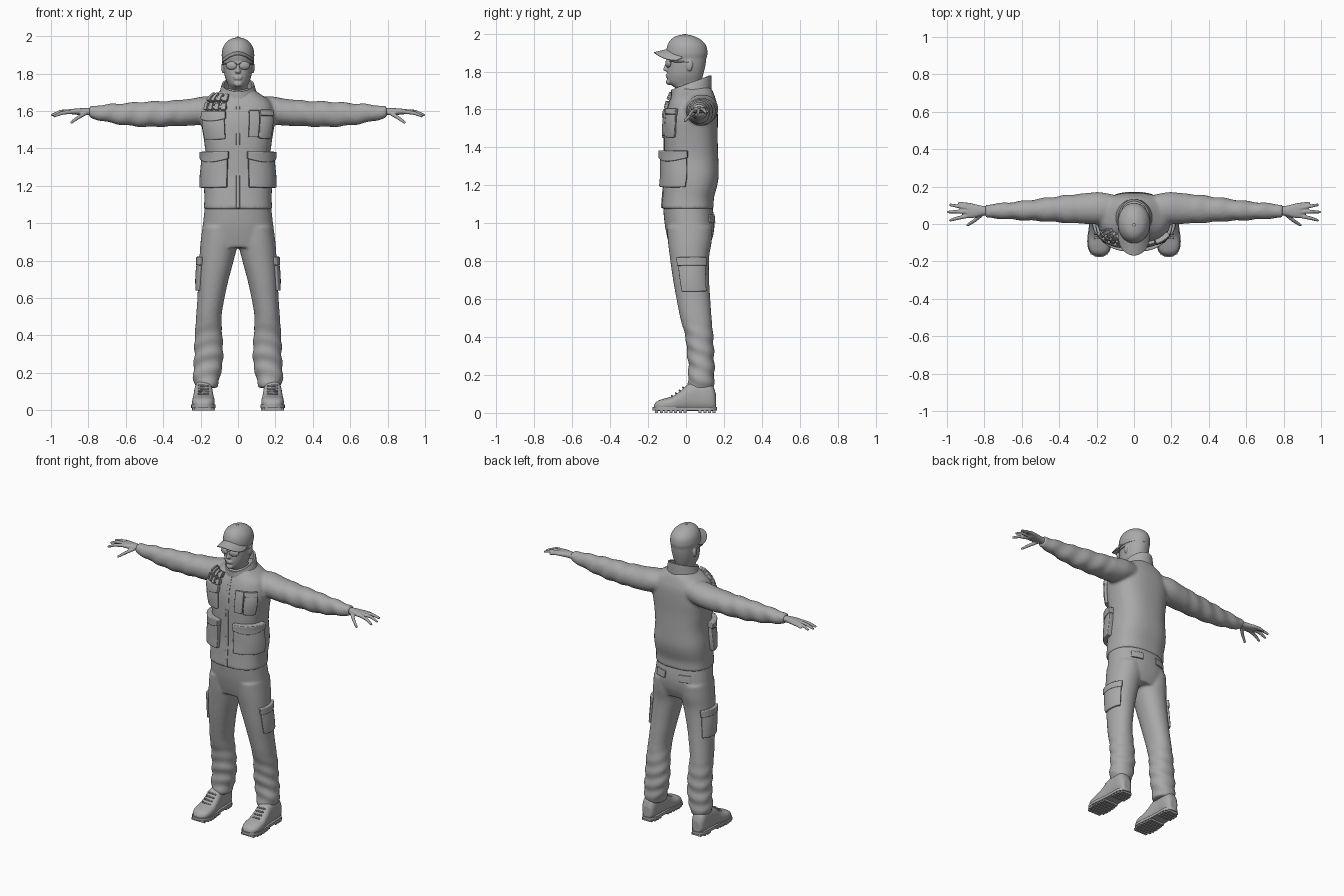
import bpy, bmesh, math
from mathutils import Vector, Matrix

if "Cube" in bpy.data.objects:
    bpy.data.objects.remove(bpy.data.objects["Cube"])

grey = bpy.data.materials.new("plain grey")
grey.diffuse_color = (0.4, 0.4, 0.4, 1)
grey.use_nodes = True
grey.node_tree.nodes["Principled BSDF"].inputs["Base Color"].default_value = grey.diffuse_color


def curve(tab, k):
    """Smooth interpolation of table rows by their first column."""
    i = max(0, min(len(tab) - 2, sum(1 for r in tab if r[0] <= k) - 1))
    a, b = tab[i], tab[i + 1]
    p, q = tab[max(i - 1, 0)], tab[min(i + 2, len(tab) - 1)]
    h = b[0] - a[0]
    t = min(max((k - a[0]) / h, 0), 1)
    out = []
    for c in range(1, len(a)):
        m0 = (b[c] - p[c]) / (b[0] - p[0]) * h
        m1 = (q[c] - a[c]) / (q[0] - a[0]) * h
        out.append((2*t**3 - 3*t*t + 1) * a[c] + (t**3 - 2*t*t + t) * m0
                   + (3*t*t - 2*t**3) * b[c] + (t**3 - t*t) * m1)
    return out


def surface(tab, p=2.0, axis='Z', fold=None):
    """Table rows (k, u0, u1, v0, v1) become a point function of angle and k."""
    def f(th, k, off=0.0):
        u0, u1, v0, v1 = curve(tab, k)
        c, s = math.cos(th), math.sin(th)
        off += fold(th, k) if fold else 0
        u = (u0 + u1) / 2 + ((u1 - u0) / 2 + off) * math.copysign(abs(c) ** (2 / p), c)
        v = (v0 + v1) / 2 + ((v1 - v0) / 2 + off) * math.copysign(abs(s) ** (2 / p), s)
        return Vector((u, v, k) if axis == 'Z' else (k, u, v) if axis == 'X' else (u, k, v))
    f.k = (tab[0][0], tab[-1][0])
    return f


def loft(bm, f, n=30, seg=36, side=1):
    """Closed shell through the rings of a surface."""
    rings = []
    for i in range(n + 1):
        k = f.k[0] + (f.k[1] - f.k[0]) * i / n
        pts = [f(2 * math.pi * j / seg, k) for j in range(seg)]
        rings.append([bm.verts.new((p.x * side, p.y, p.z)) for p in pts])
    faces = [bm.faces.new(rings[0]), bm.faces.new(rings[-1])]
    for a, b in zip(rings, rings[1:]):
        for j in range(seg):
            faces.append(bm.faces.new((a[j], a[j-1], b[j-1], b[j])))
    bmesh.ops.recalc_face_normals(bm, faces=faces)


def ball(bm, loc, size, rot=0.0):
    m = Matrix.Translation(loc) @ Matrix.Rotation(rot, 4, 'Z') @ Matrix.Diagonal((*size, 1))
    bmesh.ops.create_uvsphere(bm, u_segments=20, v_segments=12, radius=1, matrix=m)


def rod(bm, a, b, r0, r1):
    a, b = Vector(a), Vector(b)
    d = b - a
    m = Matrix.Translation((a + b) / 2) @ d.to_track_quat('Z', 'Y').to_matrix().to_4x4()
    bmesh.ops.create_cone(bm, cap_ends=True, segments=12, radius1=r0, radius2=r1, depth=d.length, matrix=m)
    for p, r in ((a, r0), (b, r1)):
        ball(bm, p, (r, r, r))


def finish(name, bm, voxel=0, smooth=0, mirror=False, thick=0, bevel=0, offset=1):
    me = bpy.data.meshes.new(name)
    bm.to_mesh(me)
    bm.free()
    ob = bpy.data.objects.new(name, me)
    bpy.context.collection.objects.link(ob)
    me.materials.append(grey)
    bpy.context.view_layer.objects.active = ob
    ob.select_set(True)
    bpy.ops.object.shade_smooth_by_angle(angle=math.radians(50))
    ob.select_set(False)
    if thick:
        m = ob.modifiers.new("thickness", 'SOLIDIFY')
        m.thickness, m.offset = thick, offset
    if bevel:
        m = ob.modifiers.new("soft edges", 'BEVEL')
        m.width, m.segments = bevel, 2
        ob.modifiers.new("shading", 'WEIGHTED_NORMAL')
    if voxel:
        m = ob.modifiers.new("blend", 'REMESH')
        m.mode, m.voxel_size, m.use_smooth_shade = 'VOXEL', voxel, True
        m = ob.modifiers.new("relax", 'SMOOTH')
        m.factor, m.iterations = 0.5, smooth
    if mirror:
        ob.modifiers.new("mirror", 'MIRROR')
    return ob


def patch(name, f, angles, heights, thick, mirror=False, left=False, puff=0.0, sag=0.0):
    """Padded plate that follows a surface: pockets, flaps, strips."""
    a0, a1 = (180 - angles[1], 180 - angles[0]) if left else angles
    bm = bmesh.new()
    n, m = 14, 8
    rows = []
    for j in range(m + 1):
        row = []
        for i in range(n + 1):
            s, t = i / n, j / m
            z = heights[0] + (heights[1] - heights[0]) * t - sag * (1 - t) * math.sin(math.pi * s)
            off = -0.008 + puff * math.sin(math.pi * s) * math.sin(math.pi * t)
            row.append(bm.verts.new(f(math.radians(a0 + (a1 - a0) * s), z, off)))
        rows.append(row)
    for a, b in zip(rows, rows[1:]):
        for i in range(n):
            bm.faces.new((a[i], a[i+1], b[i+1], b[i]))
    finish(name, bm, thick=thick + 0.008, bevel=min(0.005, thick * 0.4), mirror=mirror)


# Jacket: torso and sleeves blended
torso = surface([(1.075, -.183, .183, -.13, .147), (1.13, -.18, .18, -.125, .147),
                 (1.2, -.182, .182, -.12, .165), (1.25, -.18, .18, -.115, .172),
                 (1.35, -.172, .172, -.115, .17), (1.45, -.183, .183, -.115, .167),
                 (1.55, -.197, .197, -.11, .168), (1.62, -.188, .188, -.095, .165),
                 (1.66, -.165, .165, -.08, .155), (1.70, -.105, .105, -.06, .14),
                 (1.72, -.08, .08, -.05, .125)], 2.5)
arm = surface([(.08, .02, .15, 1.56, 1.67), (.18, 0, .17, 1.53, 1.678), (.25, 0, .166, 1.522, 1.666),
               (.35, .005, .156, 1.518, 1.656), (.5, .015, .136, 1.515, 1.65), (.6, .02, .123, 1.523, 1.643),
               (.7, .027, .113, 1.54, 1.636), (.76, .03, .107, 1.555, 1.63), (.795, .032, .105, 1.563, 1.624)],
              2.1, 'X', lambda th, k: .003 * math.sin(55 * k + 2 * math.sin(th)) * (1 if k > .3 else 0))
bm = bmesh.new()
loft(bm, torso, 40, 48)
for s in (1, -1):
    loft(bm, arm, 44, 32, s)
finish("jacket", bm, voxel=.01, smooth=4)

# Stand-up collar, low in front and high at the back
bm = bmesh.new()
rows = []
for t in (0, .35, .7, 1):
    row = []
    for i in range(40):
        a = 2 * math.pi * i / 40
        b = (1 + math.sin(a)) / 2
        low, high = 1.66 + .03 * b, 1.705 + .075 * b
        row.append(bm.verts.new(((.1 - .02 * t) * math.cos(a), .028 + .1 * math.sin(a), low + (high - low) * t)))
    rows.append(row)
for a, b in zip(rows, rows[1:]):
    for i in range(40):
        bm.faces.new((a[i-1], a[i], b[i], b[i-1]))
finish("collar", bm, thick=.012, bevel=.003, offset=0)

# Jacket pockets, flaps and front strip
patch("front_strip", torso, (-91.5, -88.5), (1.08, 1.67), .003)
patch("lower_pocket", torso, (-76, -6), (1.19, 1.37), .026, True, puff=.006)
patch("lower_pocket_flap", torso, (-78, -4), (1.345, 1.385), .034, True, sag=.02)
patch("chest_pocket", torso, (-73, -27), (1.45, 1.58), .018, left=True, puff=.005)
patch("chest_pocket_flap", torso, (-75, -25), (1.555, 1.595), .024, left=True, sag=.012)
patch("chest_pouch_inner", torso, (-77, -60), (1.46, 1.6), .016)
patch("chest_pouch_outer", torso, (-58, -30), (1.455, 1.59), .018, puff=.004)
patch("chest_pouch_flap", torso, (-59, -29), (1.57, 1.6), .024)
for r, z in enumerate((1.6, 1.643)):
    patch("loop_strip", torso, (-76, -28), (z + .008, z + .024), .016, left=True)
    for i in range(4):
        a = -75 + i * 12
        patch("chest_loop", torso, (a, a + 8), (z, z + .034), .022, left=True)

# Trousers: hips and legs blended, with folds over the boots
hips = surface([(.87, -.19, .19, -.085, .12), (.93, -.195, .195, -.1, .142),
                (1.0, -.187, .187, -.113, .15), (1.1, -.176, .176, -.122, .138)], 2.3)
leg = surface([(.12, .112, .228, .01, .145), (.16, .1, .238, .008, .148), (.2, .092, .24, .012, .15),
               (.25, .082, .236, .012, .15), (.33, .08, .233, .004, .147), (.4, .084, .231, -.003, .144),
               (.5, .088, .224, -.03, .135), (.6, .072, .217, -.05, .128), (.7, .05, .213, -.068, .122),
               (.82, .018, .206, -.085, .122), (.9, .0, .2, -.095, .135), (.98, .0, .19, -.1, .14)], 2.15, 'Z',
              lambda th, k: .004 * math.sin(75 * k + 2.5 * math.sin(th + .5)) * max(0, min(1, (.5 - k) * 6)))
bm = bmesh.new()
loft(bm, hips, 16, 48)
for s in (1, -1):
    loft(bm, leg, 60, 36, s)
finish("trousers", bm, voxel=.009, smooth=3)
patch("thigh_pocket", leg, (-34, 48), (.64, .8), .012, True, puff=.004)
patch("thigh_pocket_flap", leg, (-37, 51), (.775, .82), .017, True)
patch("back_pocket_flap", hips, (50, 77), (1.0, 1.045), .008, True)

# Boots
boot = surface([(-.17, .165, .205, .015, .04), (-.155, .141, .229, .01, .06), (-.12, .126, .244, .01, .074),
                (-.07, .125, .245, .01, .088), (-.03, .13, .24, .01, .115), (.01, .134, .236, .01, .15),
                (.06, .137, .233, .01, .165), (.12, .138, .232, .01, .16), (.15, .148, .222, .01, .13),
                (.158, .16, .21, .015, .1)], 2.6, 'Y')
bm = bmesh.new()
loft(bm, boot, 30, 32)
finish("boot", bm, voxel=.006, smooth=3, mirror=True)


def sole_width(y):
    u0, u1 = curve([(-.176, .165, .205), (-.155, .135, .235), (-.1, .12, .25), (.0, .13, .24),
                    (.06, .133, .237), (.13, .136, .234), (.163, .16, .21)], y)
    return u0, u1


bm = bmesh.new()
ys = [-.176 + .339 * i / 24 for i in range(25)]
loop = [(sole_width(y)[0], y) for y in ys] + [(sole_width(y)[1], y) for y in reversed(ys)]
base = bm.faces.new([bm.verts.new((x, y, .012)) for x, y in loop])
top = bmesh.ops.extrude_face_region(bm, geom=[base])['geom']
bmesh.ops.translate(bm, verts=[v for v in top if isinstance(v, bmesh.types.BMVert)], vec=(0, 0, .018))
# tread bars, with a gap under the arch
for y in (-.155, -.13, -.105, -.08, -.055, -.03, -.005, .075, .1, .125, .148):
    u0, u1 = sole_width(y)
    bmesh.ops.create_cube(bm, size=1, matrix=Matrix.Translation(((u0 + u1) / 2, y, .008))
                          @ Matrix.Diagonal((u1 - u0 - .006, .016, .016, 1)))
bmesh.ops.recalc_face_normals(bm, faces=bm.faces)
finish("boot_sole", bm, mirror=True)
bm = bmesh.new()
for y, z in ((-.07, .09), (-.05, .104), (-.03, .118), (-.012, .134)):
    rod(bm, (.16, y, z - .004), (.21, y - .004, z), .005, .005)
finish("boot_laces", bm, mirror=True)

# Hands
palm = surface([(.76, .046, .094, 1.575, 1.615), (.81, .045, .097, 1.578, 1.616), (.86, .032, .108, 1.58, 1.614),
                (.89, .033, .11, 1.583, 1.61), (.9, .045, .1, 1.588, 1.605)], 2.3, 'X')
bm = bmesh.new()
loft(bm, palm, 14, 24)
for chain in (((.87, .1, 1.597), (.91, .107, 1.595), (.935, .112, 1.587)),
              ((.885, .085, 1.6), (.94, .095, 1.598), (.982, .102, 1.585)),
              ((.885, .065, 1.6), (.95, .066, 1.596), (.993, .064, 1.579)),
              ((.88, .045, 1.597), (.94, .032, 1.59), (.982, .02, 1.573)),
              ((.81, .055, 1.592), (.85, .02, 1.568), (.89, -.006, 1.54))):
    rod(bm, chain[0], chain[1], .0115, .01)
    rod(bm, chain[1], chain[2], .01, .0075)
finish("hand", bm, voxel=.0045, smooth=2, mirror=True)

# Head with neck, nose, lips and ears
head = surface([(1.64, -.055, .055, -.045, .075), (1.71, -.054, .054, -.053, .078), (1.728, -.05, .05, -.078, .078),
                (1.745, -.056, .056, -.094, .08), (1.78, -.069, .069, -.099, .09), (1.82, -.076, .076, -.098, .1),
                (1.86, -.079, .079, -.097, .106), (1.9, -.079, .079, -.093, .106),
                (1.94, -.068, .068, -.075, .085), (1.965, -.03, .03, -.03, .04)], 2.15)
bm = bmesh.new()
loft(bm, head, 44, 40)
ball(bm, (0, -.103, 1.812), (.015, .018, .012))
rod(bm, (0, -.097, 1.85), (0, -.11, 1.814), .008, .009)
for z in (1.782, 1.772):
    ball(bm, (0, -.098, z), (.024, .01, .0055))
ball(bm, (0, -.09, 1.745), (.024, .016, .016))
for s in (1, -1):
    ball(bm, (.08 * s, .018, 1.832), (.009, .018, .03), -.25 * s)
finish("head", bm, voxel=.0045, smooth=3)

# Sunglasses
bm = bmesh.new()
ball(bm, (.035, -.094, 1.843), (.031, .013, .022), .28)
rod(bm, (.0, -.106, 1.852), (.02, -.104, 1.853), .003, .003)
rod(bm, (.064, -.083, 1.853), (.083, .01, 1.85), .0035, .0035)
finish("sunglasses", bm, mirror=True)

# Cap crown, button and brim
crown = surface([(1.868, -.083, .083, -.098, .108), (1.9, -.087, .087, -.104, .113), (1.94, -.08, .08, -.097, .104),
                 (1.97, -.06, .06, -.078, .075), (1.987, -.035, .035, -.052, .04),
                 (1.994, -.008, .008, -.02, .01)], 2.0)
bm = bmesh.new()
loft(bm, crown, 26, 48)
ball(bm, (0, -.006, 1.993), (.009, .009, .005))
finish("cap_crown", bm)
bm = bmesh.new()
rows = []
for j in range(7):
    v = j / 6
    row = []
    for i in range(25):
        a = math.radians(-85 + 170 * i / 24)
        s, c = math.sin(a), math.cos(a)
        inner, outer = Vector((.082 * s, -.092 * c, 0)), Vector((.085 * s, -.03 - .138 * c ** .75, 0))
        p = inner.lerp(outer, v)
        row.append(bm.verts.new((p.x, p.y, 1.917 - .018 * v - .042 * s * s)))
    rows.append(row)
for a, b in zip(rows, rows[1:]):
    for i in range(24):
        bm.faces.new((a[i], b[i], b[i+1], a[i+1]))
finish("cap_brim", bm, thick=.006, bevel=.002, offset=0)
